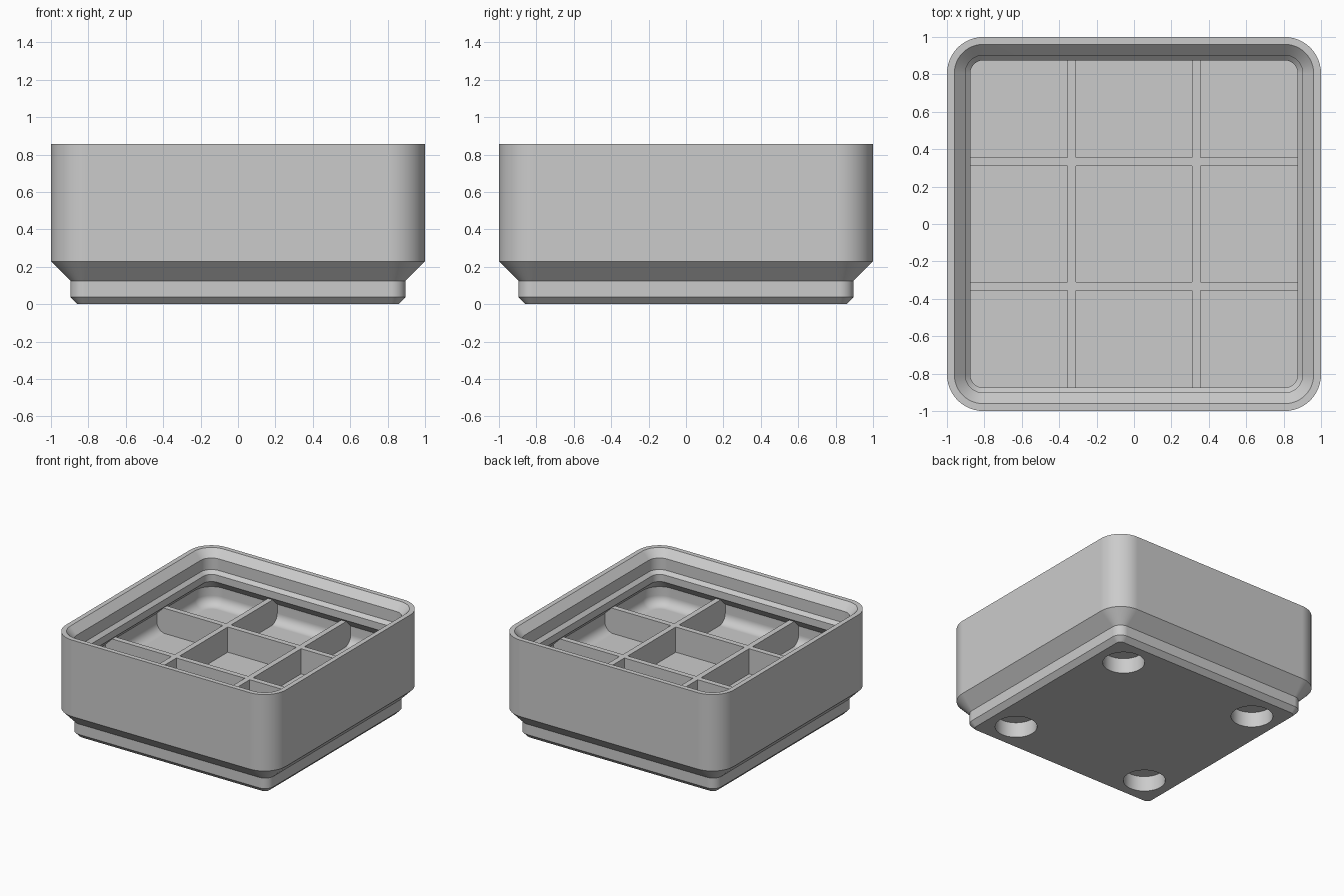
import bpy, bmesh
from math import sin, cos, pi, radians

cube = bpy.data.objects.get("Cube")
if cube:
    bpy.data.objects.remove(cube, do_unlink=True)

grey = bpy.data.materials.new("light_grey")
grey.use_nodes = True
colour = (0.6, 0.6, 0.6, 1)
grey.diffuse_color = colour
grey.node_tree.nodes["Principled BSDF"].inputs["Base Color"].default_value = colour

FOOT_CORNER = 0.181     # corner radius the foot profile is offset from
BODY_CORNER = 0.195     # outer corner radius of the bin wall
WALL = 0.954            # inner half width of the cavity
FLOOR = 0.39
FILLET = 0.075
SEGMENTS = 12


def make_object(name, bm):
    bmesh.ops.recalc_face_normals(bm, faces=bm.faces)
    mesh = bpy.data.meshes.new(name)
    bm.to_mesh(mesh)
    bm.free()
    mesh.materials.append(grey)
    ob = bpy.data.objects.new(name, mesh)
    bpy.context.collection.objects.link(ob)
    return ob


def rounded_ring(bm, half, z, radius):
    """Loop of vertices round a square with rounded corners."""
    ring = []
    for q, (sx, sy) in enumerate([(1, 1), (-1, 1), (-1, -1), (1, -1)]):
        for i in range(SEGMENTS + 1):
            a = (q + i / SEGMENTS) * pi / 2
            ring.append(bm.verts.new((sx * (half - radius) + radius * cos(a),
                                      sy * (half - radius) + radius * sin(a), z)))
    return ring


# Sections as (half width, height): foot, then outer wall, stacking lip, cavity
foot = [(0.858, 0), (0.896, 0.039), (0.896, 0.125)]
body = [(1, 0.229), (1, 0.857), (0.961, 0.857), (0.902, 0.798), (0.902, 0.703),
        (0.875, 0.676), (0.875, 0.617), (WALL, 0.538)]
# Rounded join between the cavity wall and floor
for i in range(9):
    a = i / 8 * pi / 2
    body.append((WALL - FILLET * (1 - cos(a)), FLOOR + FILLET * (1 - sin(a))))

bm = bmesh.new()
rings = [rounded_ring(bm, h, z, corner - (1 - h))
         for part, corner in ((foot, FOOT_CORNER), (body, BODY_CORNER))
         for h, z in part]
for low, high in zip(rings, rings[1:]):
    for i in range(len(low)):
        j = (i + 1) % len(low)
        bm.faces.new((low[i], low[j], high[j], high[i]))
bm.faces.new(rings[0][::-1])
bm.faces.new(rings[-1])
bin_body = make_object("bin_body", bm)

# Magnet holes in the foot
bm = bmesh.new()
for x in (-0.627, 0.627):
    for y in (-0.627, 0.627):
        made = bmesh.ops.create_cone(bm, cap_ends=True, segments=48, radius1=0.157,
                                     radius2=0.157, depth=0.25)
        bmesh.ops.translate(bm, verts=made["verts"], vec=(x, y, 0))
cutter = make_object("hole_cutter", bm)
cutter.hide_render = True
bpy.ops.object.select_all(action='DESELECT')
bin_body.select_set(True)
bpy.context.view_layer.objects.active = bin_body
cut = bin_body.modifiers.new("holes", 'BOOLEAN')
cut.operation = 'DIFFERENCE'
cut.solver = 'EXACT'
cut.object = cutter
bpy.ops.object.modifier_apply(modifier=cut.name)
bpy.data.objects.remove(cutter, do_unlink=True)
bpy.ops.object.shade_smooth_by_angle(angle=radians(30))

# Keep the broad walls evenly shaded beside the rounded corners
even = bin_body.modifiers.new("even_shading", 'WEIGHTED_NORMAL')
even.keep_sharp = True

# Crossed dividers: fill the strips of a grid, then raise them
lines = [-0.97, -0.356, -0.311, 0.311, 0.356, 0.97]
bm = bmesh.new()
points = [[bm.verts.new((x, y, FLOOR - 0.02)) for y in lines] for x in lines]
for i in range(5):
    for j in range(5):
        if i % 2 or j % 2:
            bm.faces.new((points[i][j], points[i + 1][j],
                          points[i + 1][j + 1], points[i][j + 1]))
loose = [v for v in bm.verts if not v.link_faces]
bmesh.ops.delete(bm, geom=loose, context='VERTS')
raised = bmesh.ops.extrude_face_region(bm, geom=bm.faces[:], use_keep_orig=True)
tops = [g for g in raised["geom"] if isinstance(g, bmesh.types.BMVert)]
for v in tops:
    v.co.z = 0.597
make_object("dividers", bm)
